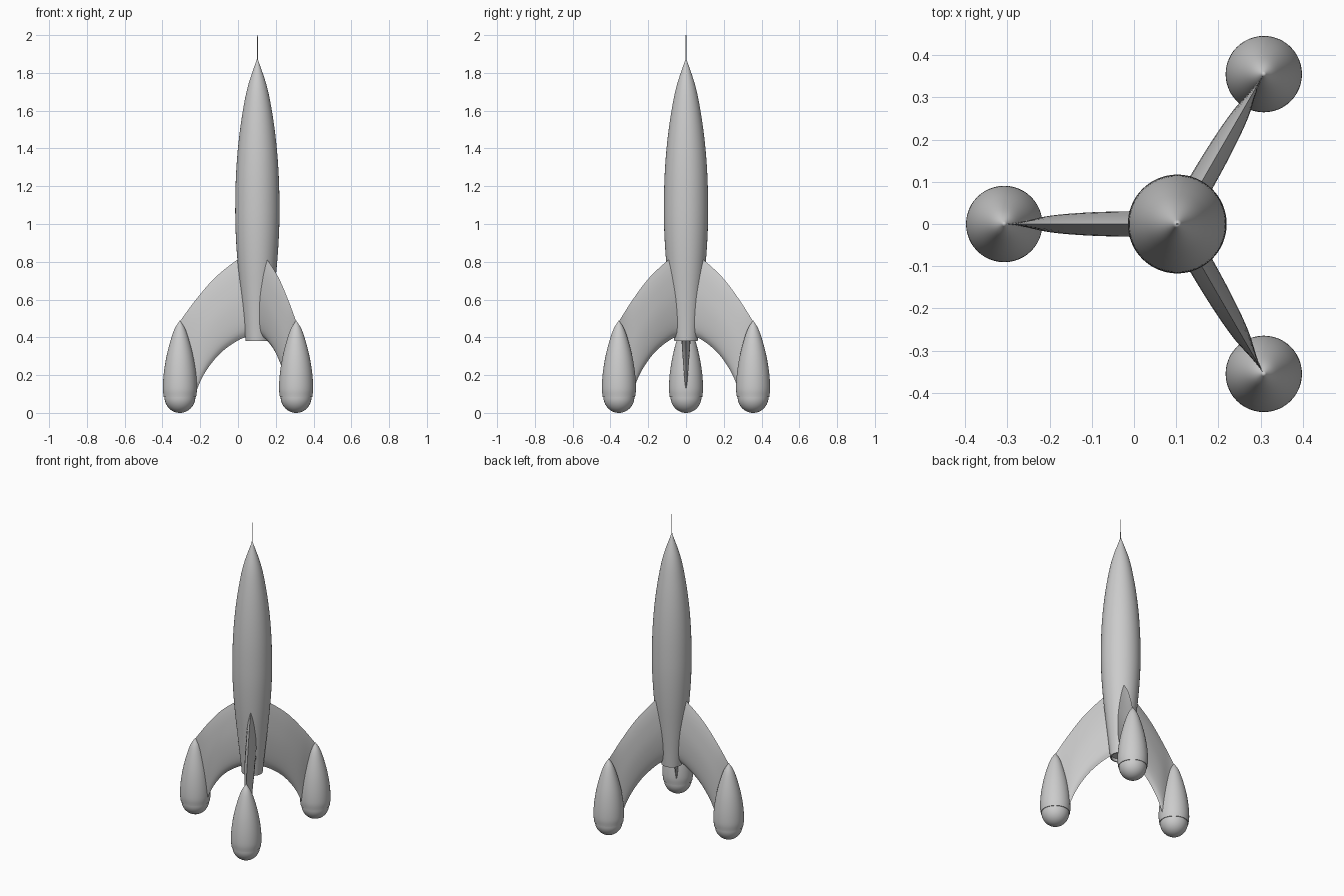
import bpy, bmesh, math
from mathutils import Vector, Matrix

if "Cube" in bpy.data.objects:
    bpy.data.objects.remove(bpy.data.objects["Cube"])

AXIS = 0.1025      # x of the body axis
POD_R = 0.41       # distance of pods from the body axis


def spline(pts, n):
    """Catmull-Rom samples through 2D points, n steps per span."""
    p = [Vector(q) for q in pts]
    p = [2 * p[0] - p[1]] + p + [2 * p[-1] - p[-2]]
    out = []
    for i in range(1, len(p) - 2):
        a, b, c, d = p[i - 1:i + 3]
        for k in range(n):
            t = k / n
            out.append(0.5 * (2 * b + (c - a) * t + (2 * a - 5 * b + 4 * c - d) * t * t
                              + (3 * b - a - 3 * c + d) * t ** 3))
    return out + [p[-2]]


def finish(name, bm, matrix):
    bmesh.ops.remove_doubles(bm, verts=bm.verts, dist=1e-5)
    bmesh.ops.recalc_face_normals(bm, faces=bm.faces)
    me = bpy.data.meshes.new(name)
    bm.to_mesh(me)
    bm.free()
    me.shade_smooth()
    me.set_sharp_from_angle(angle=math.radians(35))
    ob = bpy.data.objects.new(name, me)
    ob.matrix_world = matrix
    bpy.context.collection.objects.link(ob)
    return ob


def lathe(name, profile, matrix, sides=64):
    bm = bmesh.new()
    vs = [bm.verts.new((max(r, 0), 0, z)) for r, z in profile]
    es = [bm.edges.new(e) for e in zip(vs, vs[1:])]
    bmesh.ops.spin(bm, geom=vs + es, cent=(0, 0, 0), axis=(0, 0, 1),
                   angle=math.tau, steps=sides, use_duplicate=False)
    return finish(name, bm, matrix)


def fin(name, matrix):
    outer = spline([(.04, .845), (.107, .81), (.225, .715), (.325, .60), (.41, .485)], 8)
    inner = spline([(.03, .41), (.10, .385), (.20, .312), (.285, .20), (.345, .06)], 8)
    thick = spline([(0, .030), (1, .030), (2, .027), (3, .019), (4, .002)], 8)
    # lens section from the sharp outer edge to the blunter inner edge
    sect = spline([(0, 0), (.1, .36), (.25, .7), (.5, 1), (.75, .93), (.92, .6), (1, 0)], 3)
    loop = [(s, w) for s, w in sect] + [(s, -w) for s, w in sect[-2:0:-1]]
    bm = bmesh.new()
    rows = []
    for o, i, h in zip(outer, inner, thick):
        row = []
        for s, w in loop:
            q = o.lerp(i, s)
            row.append(bm.verts.new((q.x, w * h.y, q.y)))
        rows.append(row)
    n = len(loop)
    for a, b in zip(rows, rows[1:]):
        for k in range(n):
            bm.faces.new((a[k], a[(k + 1) % n], b[(k + 1) % n], b[k]))
    bm.faces.new(rows[0])
    bm.faces.new(rows[-1])
    return finish(name, bm, matrix)


centre = Matrix.Translation((AXIS, 0, 0))

# Body with a shallow recessed nozzle
hull = spline([(.062, .38), (.072, .48), (.087, .62), (.105, .80), (.115, .96), (.117, 1.10),
               (.113, 1.26), (.101, 1.42), (.080, 1.58), (.050, 1.73), (0, 1.88)], 5)
lathe("body", [(0, .40), (.055, .40), (.055, .38)] + [tuple(p) for p in hull], centre)

# Nose antenna
lathe("antenna", [(0, 1.86), (.003, 1.86), (.002, 2.0), (0, 2.0)], centre, 12)

# Pod: teardrop shell above a rounded foot
shell = spline([(.086, .085), (.0905, .13), (.086, .205), (.073, .29), (.052, .375),
                (.028, .445), (0, .49)], 5)
foot = [(.082 * math.sin(a), .085 - .085 * math.cos(a))
        for a in (k * math.pi / 24 for k in range(13))]
pod = foot + [tuple(p) for p in shell]

# Three fins, each carrying a pod
for label, deg in (("left", 180), ("back_right", 60), ("front_right", -60)):
    turn = centre @ Matrix.Rotation(math.radians(deg), 4, 'Z')
    fin(label + "_fin", turn)
    lathe(label + "_pod", pod, turn @ Matrix.Translation((POD_R, 0, 0)), 48)
